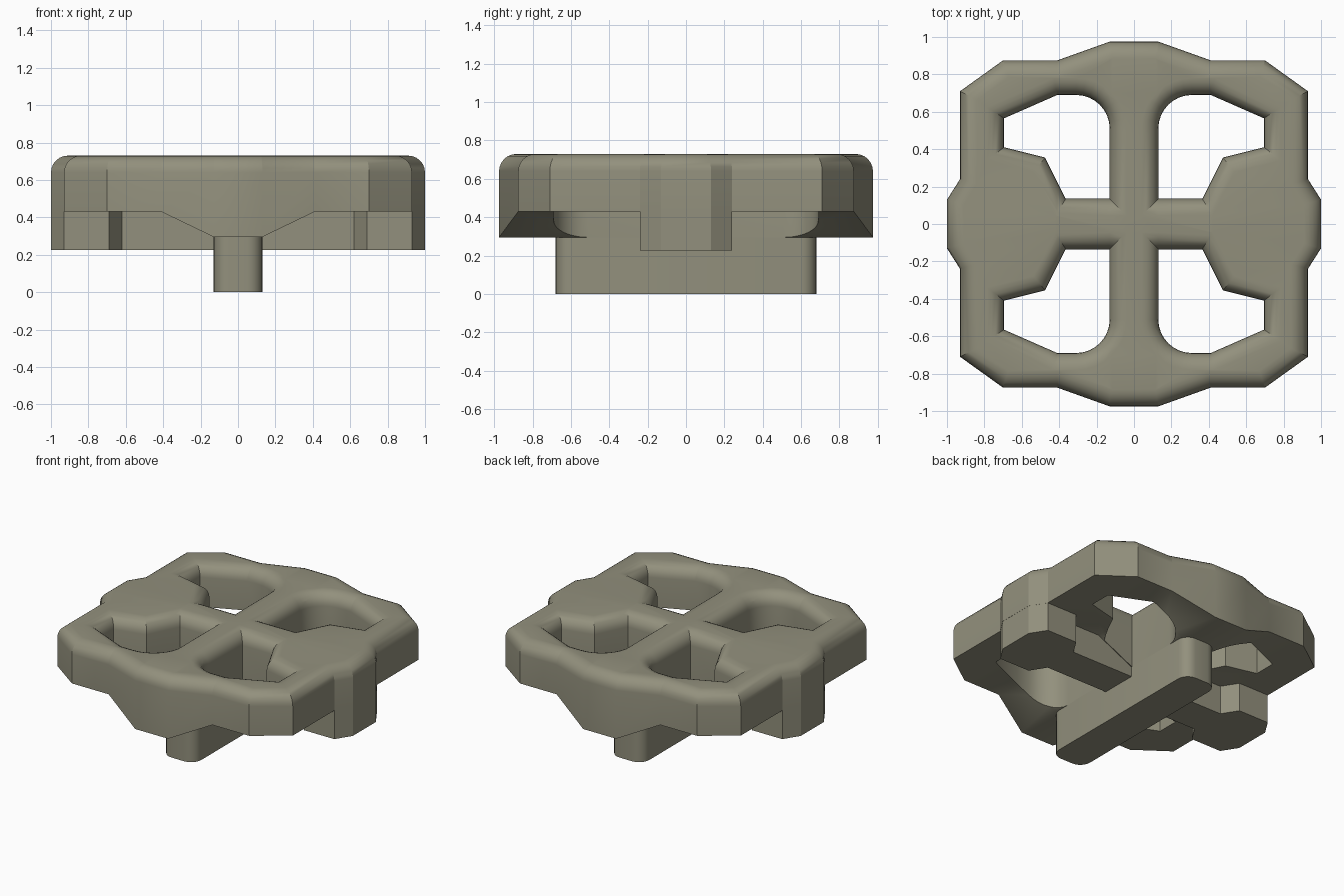
import bpy, bmesh, math
from mathutils import Vector

cube = bpy.data.objects.get("Cube")
if cube:
    bpy.data.objects.remove(cube, do_unlink=True)

TOP, RIM, LOW = 0.73, 0.43, 0.295
FILLET, STEPS = 0.09, 6

mat = bpy.data.materials.new("olive_grey")
mat.use_nodes = True
colour = (0.29, 0.28, 0.205, 1)
mat.diffuse_color = colour
mat.node_tree.nodes["Principled BSDF"].inputs["Base Color"].default_value = colour


def mirror4(q):
    """Full anticlockwise outline from its +x +y quarter."""
    half = q + [(-x, y) for x, y in reversed(q)]
    return half + [(-x, -y) for x, y in half]


def arc(cx, cy, r, a0, a1, n=8):
    return [(cx + r * math.cos(math.radians(a0 + (a1 - a0) * i / n)),
             cy + r * math.sin(math.radians(a0 + (a1 - a0) * i / n)))
            for i in range(n + 1)]


def offset(points, d):
    """Mitred offset, to the left of the direction of travel."""
    pts = [Vector(p) for p in points]
    out = []
    for i, p in enumerate(pts):
        a = (p - pts[i - 1]).normalized()
        b = (pts[(i + 1) % len(pts)] - p).normalized()
        n1, n2 = Vector((-a.y, a.x)), Vector((-b.y, b.x))
        out.append(p + d * (n1 + n2) / (1 + n1.dot(n2)))
    return out


def finish(bm, name):
    bmesh.ops.recalc_face_normals(bm, faces=bm.faces)
    mesh = bpy.data.meshes.new(name)
    bm.to_mesh(mesh)
    bm.free()
    obj = bpy.data.objects.new(name, mesh)
    mesh.materials.append(mat)
    bpy.context.collection.objects.link(obj)
    bpy.ops.object.select_all(action='DESELECT')
    obj.select_set(True)
    bpy.context.view_layer.objects.active = obj
    bpy.ops.object.shade_smooth_by_angle(angle=math.radians(28))
    return obj


def prism(name, outline, z0, z1):
    bm = bmesh.new()
    face = bm.faces.new([bm.verts.new((x, y, z0)) for x, y in outline])
    ext = bmesh.ops.extrude_face_region(bm, geom=[face], use_keep_orig=True)
    for v in ext["geom"]:
        if isinstance(v, bmesh.types.BMVert):
            v.co.z = z1
    return finish(bm, name)


# Frame outline and one of its four windows
outer = mirror4([(1, 0.13), (0.93, 0.24), (0.93, 0.71), (0.70, 0.875),
                 (0.41, 0.875), (0.13, 0.975)])
window = [(0.13, 0.135), (0.365, 0.135), (0.475, 0.355), (0.695, 0.41),
          (0.695, 0.565), (0.41, 0.69)] + arc(0.31, 0.51, 0.18, 90, 180)
loops = [(outer, 1)]
for sx in (1, -1):
    for sy in (1, -1):
        pts = [(sx * x, sy * y) for x, y in window]
        loops.append((pts if sx == sy else pts[::-1], -1))

# Frame: walls with a rounded top edge, then filled top and bottom
bm = bmesh.new()
bottom_edges, top_edges = [], []
for pts, side in loops:
    rings = [[bm.verts.new((x, y, RIM)) for x, y in pts]]
    for k in range(STEPS + 1):
        t = math.pi / 2 * k / STEPS
        z = TOP - FILLET * (1 - math.sin(t))
        rings.append([bm.verts.new((p.x, p.y, z))
                      for p in offset(pts, side * FILLET * (1 - math.cos(t)))])
    n = len(pts)
    for a, b in zip(rings, rings[1:]):
        for i in range(n):
            j = (i + 1) % n
            bm.faces.new((a[i], a[j], b[j], b[i]))
    for ring, store in ((rings[0], bottom_edges), (rings[-1], top_edges)):
        store += [bm.edges.get((ring[i], ring[(i + 1) % n])) for i in range(n)]
for edges in (bottom_edges, top_edges):
    bmesh.ops.triangle_fill(bm, use_beauty=True, edges=edges)

# Underside: drops towards the middle as a trapezoid
for x in (-0.41, -0.13, 0.13, 0.41):
    bmesh.ops.bisect_plane(bm, geom=bm.verts[:] + bm.edges[:] + bm.faces[:],
                           dist=0.0005, plane_co=(x, 0, 0), plane_no=(1, 0, 0))
for v in bm.verts:
    if abs(v.co.z - RIM) < 0.001:
        t = min(1, max(0, (0.41 - abs(v.co.x)) / 0.28))
        v.co.z = RIM + (LOW - RIM) * t
finish(bm, "wheel_frame")

# Lower cross bar with a wide foot at each end
prism("cross_bar_feet", mirror4([(0.999, 0.13), (0.929, 0.24), (0.69, 0.24), (0.62, 0.13)]),
      0.225, RIM + 0.005)

# Lowest keel bar with rounded ends
prism("keel_bar", mirror4(arc(0.05, 0.60, 0.08, 0, 90, 6)), 0, LOW + 0.005)
